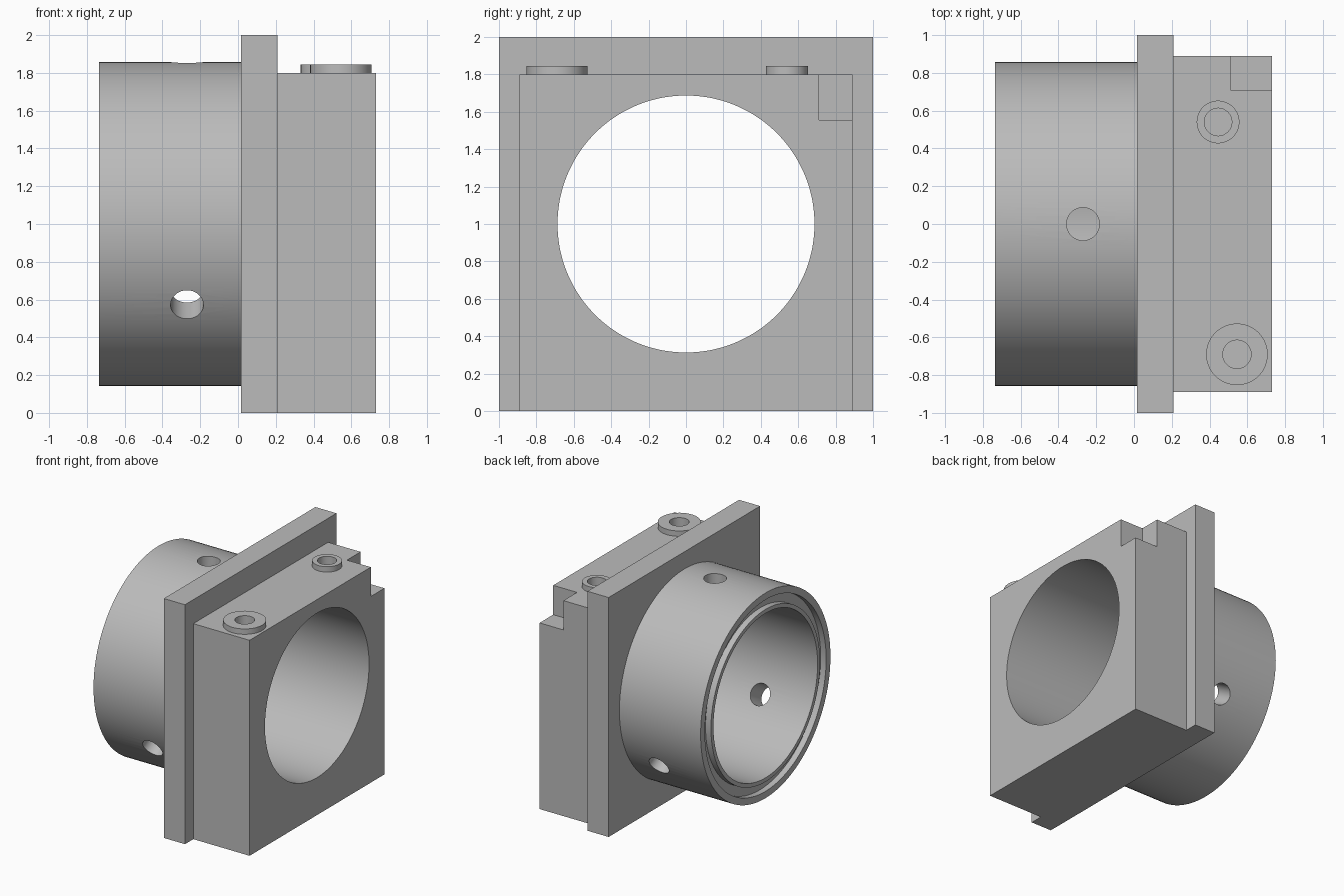
import bpy
import bmesh
import math
from mathutils import Matrix, Vector

if "Cube" in bpy.data.objects:
    bpy.data.objects.remove(bpy.data.objects["Cube"])

GREY = (0.5, 0.5, 0.5, 1)
metal = bpy.data.materials.new("plain_grey")
metal.use_nodes = True
metal.diffuse_color = GREY
metal.node_tree.nodes["Principled BSDF"].inputs["Base Color"].default_value = GREY

AXIS_Z = 1.0
BORE = 0.687
TUBE_END, FLANGE_BACK, FLANGE_FACE, BLOCK_FACE = -0.735, 0.015, 0.21, 0.73
BLOCK_TOP = 1.8


def finish(name, bm):
    bmesh.ops.recalc_face_normals(bm, faces=bm.faces)
    mesh = bpy.data.meshes.new(name)
    bm.to_mesh(mesh)
    bm.free()
    mesh.materials.append(metal)
    obj = bpy.data.objects.new(name, mesh)
    bpy.context.collection.objects.link(obj)
    return obj


def box(name, low, high):
    low, high = Vector(low), Vector(high)
    bm = bmesh.new()
    bmesh.ops.create_cube(bm, size=1)
    bmesh.ops.scale(bm, vec=high - low, verts=bm.verts)
    bmesh.ops.translate(bm, vec=(low + high) / 2, verts=bm.verts)
    return finish(name, bm)


def rod(name, start, end, radius, sides=64):
    start, end = Vector(start), Vector(end)
    axis = end - start
    turn = axis.to_track_quat("Z", "Y").to_matrix().to_4x4()
    bm = bmesh.new()
    bmesh.ops.create_cone(bm, cap_ends=True, segments=sides, radius1=radius, radius2=radius,
                          depth=axis.length,
                          matrix=Matrix.Translation((start + end) / 2) @ turn)
    return finish(name, bm)


def revolve(name, profile, sides=128):
    """Spin a closed (x, radius) profile about the bore axis."""
    bm = bmesh.new()
    verts = [bm.verts.new((x, 0, AXIS_Z + r)) for x, r in profile]
    edges = [bm.edges.new((v, verts[i - 1])) for i, v in enumerate(verts)]
    bmesh.ops.spin(bm, geom=verts + edges, cent=(0, 0, AXIS_Z), axis=(1, 0, 0),
                   angle=math.tau, steps=sides, use_duplicate=False)
    bmesh.ops.remove_doubles(bm, verts=bm.verts, dist=0.0001)
    return finish(name, bm)


def cut(obj, *cutters):
    bpy.context.view_layer.objects.active = obj
    for cutter in cutters:
        cutter.hide_render = True
        mod = obj.modifiers.new("cut", "BOOLEAN")
        mod.operation = "DIFFERENCE"
        mod.solver = "EXACT"
        mod.object = cutter
        bpy.ops.object.modifier_apply(modifier=mod.name)
        bpy.data.objects.remove(cutter)


def bore_cutter():
    return rod("bore_cutter", (-1, 0, AXIS_Z), (1, 0, AXIS_Z), BORE, 128)


# Tube with a ring groove in its open end
groove = TUBE_END + 0.05
tube = revolve("tube", [
    (FLANGE_BACK, BORE), (TUBE_END, BORE), (TUBE_END, 0.72), (groove, 0.72),
    (groove, 0.8), (TUBE_END, 0.8), (TUBE_END, 0.857), (FLANGE_BACK, 0.857)])

# Three radial holes, evenly spaced
for i in range(3):
    a = math.tau * i / 3
    out = Vector((0, math.sin(a), math.cos(a)))
    centre = Vector((-0.27, 0, AXIS_Z))
    cut(tube, rod("hole_cutter", centre + out * 0.5, centre + out, 0.087))

# Square flange
flange = box("flange", (FLANGE_BACK, -1, 0), (FLANGE_FACE, 1, 2))
cut(flange, bore_cutter())

# Main block with a notched top corner
block = box("block", (FLANGE_FACE, -0.89, 0), (BLOCK_FACE, 0.89, BLOCK_TOP))
cut(block, bore_cutter(), box("notch_cutter", (0.51, 0.71, 1.555), (1, 1, 2)))

# Raised ports on top of the block, each with a blind hole
parts = [tube, flange, block]
for name, x, y, radius, hole in (("small_port", 0.445, 0.54, 0.113, 0.073),
                                 ("large_port", 0.545, -0.69, 0.163, 0.075)):
    port = rod(name, (x, y, BLOCK_TOP), (x, y, BLOCK_TOP + 0.045), radius)
    for part in (port, block):
        cut(part, rod("port_cutter", (x, y, BLOCK_TOP - 0.16), (x, y, 2), hole))
    parts.append(port)

# Smooth round walls, sharp edges
bpy.ops.object.select_all(action="DESELECT")
for part in parts:
    part.select_set(True)
bpy.context.view_layer.objects.active = tube
bpy.ops.object.shade_smooth_by_angle(angle=math.radians(30))
